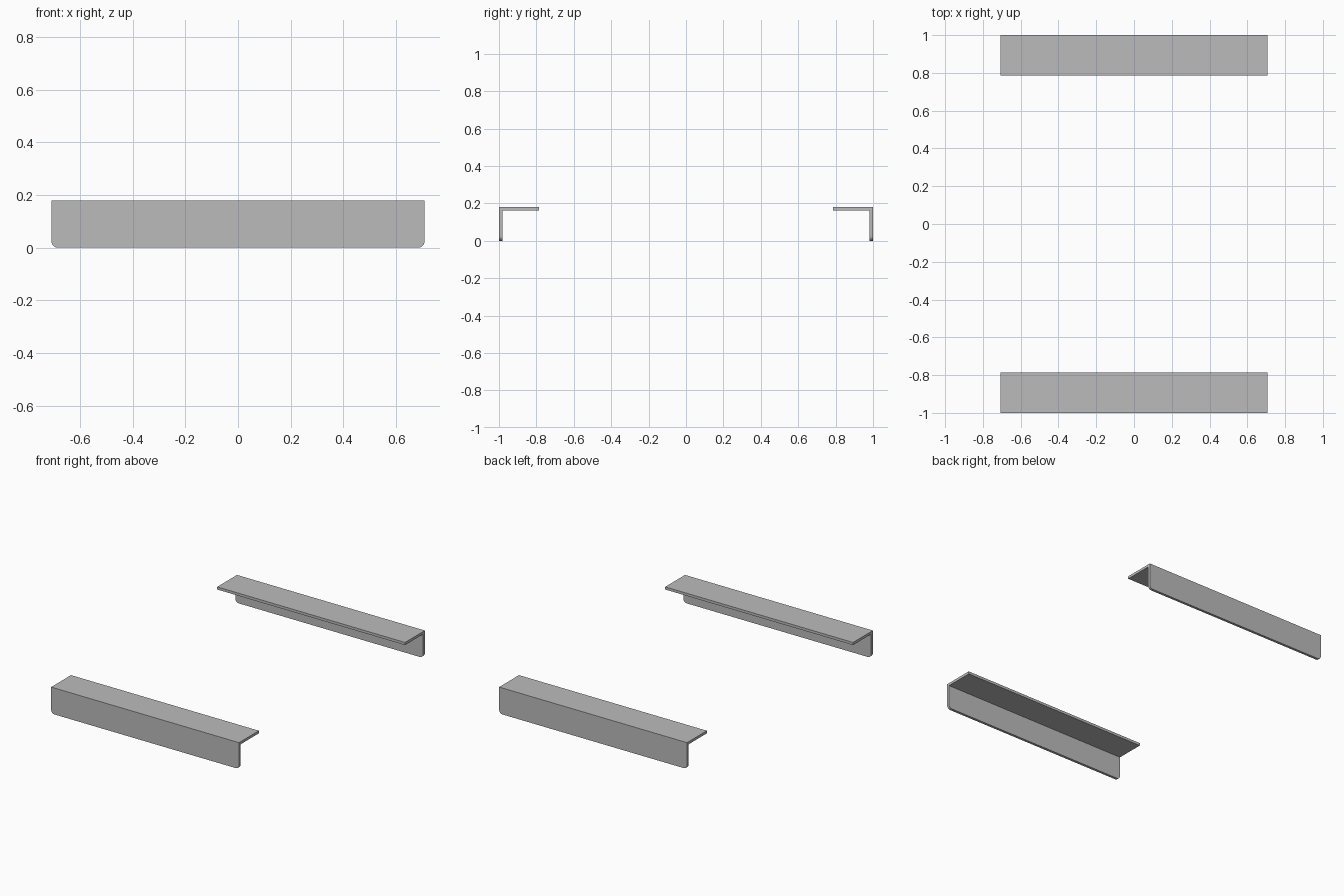
import bpy, bmesh

if "Cube" in bpy.data.objects:
    bpy.data.objects.remove(bpy.data.objects["Cube"])

HALF_LEN = 0.708   # half length along x
HEIGHT = 0.18      # total height
INNER = 0.787      # inner edge of the top flange
T = 0.018          # sheet thickness
R = 0.025          # bottom corner radius

metal = bpy.data.materials.new("grey metal")
metal.diffuse_color = (0.5, 0.5, 0.5, 1)
metal.use_nodes = True
metal.node_tree.nodes["Principled BSDF"].inputs["Base Color"].default_value = metal.diffuse_color


def angle_bracket(name, side):
    """L-section running along x, with the outer wall at y = side."""
    profile = [(1, 0), (1, HEIGHT), (INNER, HEIGHT),
               (INNER, HEIGHT - T), (1 - T, HEIGHT - T), (1 - T, 0)]
    bm = bmesh.new()
    face = bm.faces.new([bm.verts.new((-HALF_LEN, side * y, z)) for y, z in profile])
    ext = bmesh.ops.extrude_face_region(bm, geom=[face])
    new_verts = [v for v in ext["geom"] if isinstance(v, bmesh.types.BMVert)]
    bmesh.ops.translate(bm, verts=new_verts, vec=(2 * HALF_LEN, 0, 0))
    # Round the two lower corners of the upright wall
    corners = [e for e in bm.edges
               if all(v.co.z < 1e-5 for v in e.verts)
               and abs(e.verts[0].co.x - e.verts[1].co.x) < 1e-5]
    bmesh.ops.bevel(bm, geom=corners, offset=R, segments=6, profile=0.5, affect='EDGES')
    bmesh.ops.recalc_face_normals(bm, faces=bm.faces)
    mesh = bpy.data.meshes.new(name)
    bm.to_mesh(mesh)
    bm.free()
    mesh.materials.append(metal)
    obj = bpy.data.objects.new(name, mesh)
    bpy.context.collection.objects.link(obj)
    bpy.context.view_layer.objects.active = obj
    obj.select_set(True)
    bpy.ops.object.shade_smooth_by_angle(angle=0.6)
    obj.select_set(False)


# Mirrored pair, flanges facing each other
angle_bracket("front_angle_bracket", -1)
angle_bracket("back_angle_bracket", 1)
